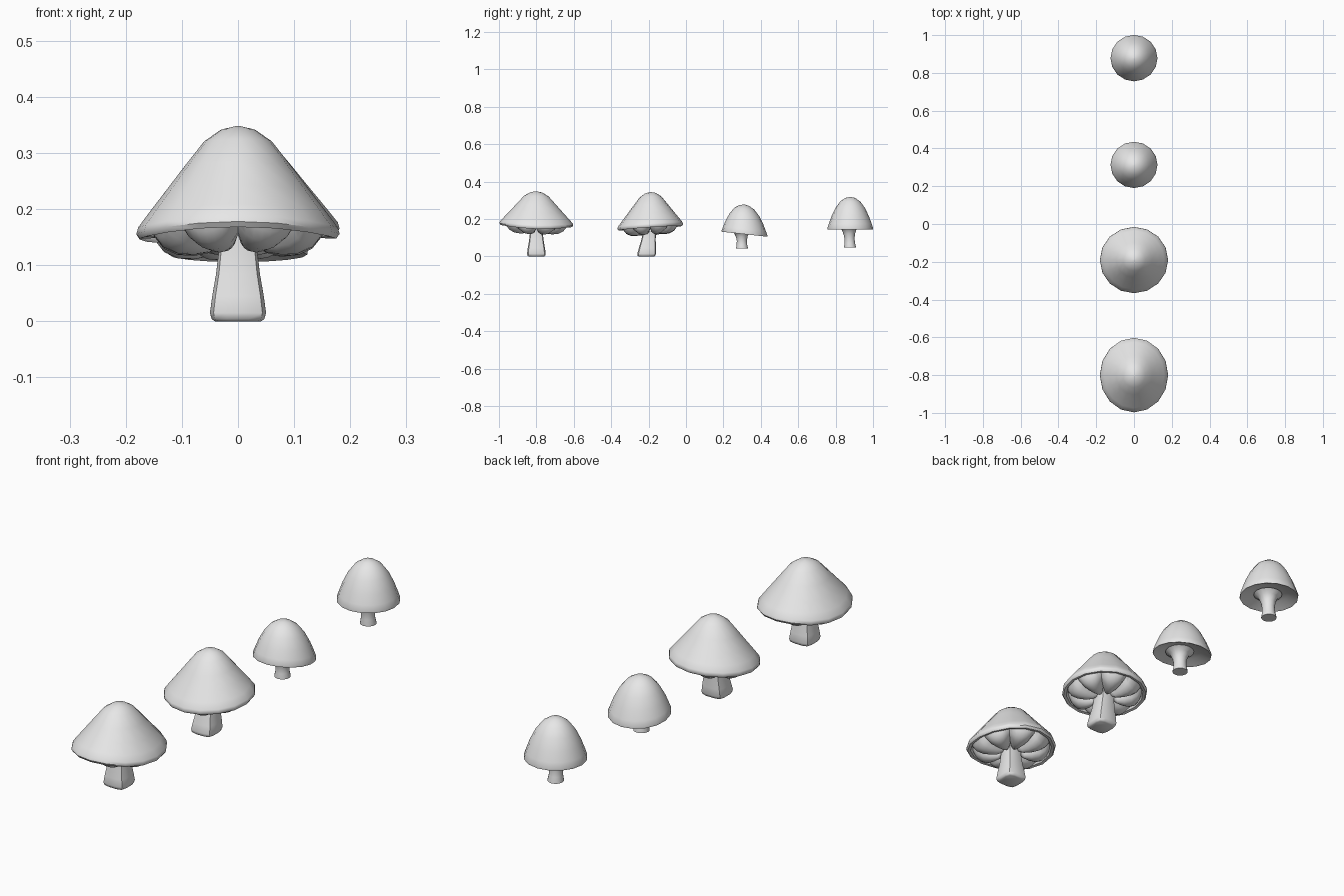
import bpy, bmesh, math

cube = bpy.data.objects.get("Cube")
if cube:
    bpy.data.objects.remove(cube, do_unlink=True)

clay = bpy.data.materials.new("pale_grey")
clay.use_nodes = True
clay.diffuse_color = (0.8, 0.8, 0.8, 1)
clay.node_tree.nodes["Principled BSDF"].inputs["Base Color"].default_value = (0.8, 0.8, 0.8, 1)


def lathe(name, profile, segs, place, angle=50):
    """Sweep (radius, height) pairs around z; place() maps radius, height, angle to a point."""
    bm = bmesh.new()
    rings = [[bm.verts.new(place(r, z, math.tau * i / segs)) for i in range(segs)]
             for r, z in profile]
    for a, b in zip(rings, rings[1:]):
        for i in range(segs):
            j = (i + 1) % segs
            bm.faces.new((a[i], a[j], b[j], b[i]))
    bm.faces.new(rings[0])
    bm.faces.new(rings[-1])
    bmesh.ops.recalc_face_normals(bm, faces=bm.faces)
    mesh = bpy.data.meshes.new(name)
    bm.to_mesh(mesh)
    bm.free()
    mesh.materials.append(clay)
    obj = bpy.data.objects.new(name, mesh)
    bpy.context.collection.objects.link(obj)
    bpy.ops.object.select_all(action='DESELECT')
    obj.select_set(True)
    bpy.context.view_layer.objects.active = obj
    bpy.ops.object.shade_smooth_by_angle(angle=math.radians(angle))
    return obj


def cap_place(y0, z0, sy, slope_y, slope_x=0.0, wave=0.0, lobes=False):
    """Cap mapping with a slanted, wavy rim and optional bulging gill lobes."""
    def place(r, z, t):
        x, y = r * math.cos(t), r * sy * math.sin(t)
        dz = slope_y * y + slope_x * x - wave * math.cos(2 * t) * (r / 0.18) ** 2
        if lobes:
            groove = 1 - abs(math.sin(4 * (t + math.pi / 2))) ** 0.6
            z += groove * (0.03 if r < 0.155 else 0.004)
        return (x, y0 + y, z0 + z + dz)
    return place


def stem_place(y0, lean, power):
    """Stem mapping: superellipse section (2 is round, higher is squarer) that leans in y."""
    def place(r, z, t):
        c, s = math.cos(t), math.sin(t)
        k = r / (abs(c) ** power + abs(s) ** power) ** (1 / power)
        return (k * c, y0 + k * s + lean * z, z)
    return place


# Wide mushrooms: broad cap with rolled rim, lobed gills, square stem
wide_cap = [(0.004, 0.181), (0.03, 0.175), (0.06, 0.155), (0.095, 0.112), (0.13, 0.068),
            (0.16, 0.031), (0.178, 0.008), (0.181, -0.003), (0.175, -0.012),
            (0.163, -0.01), (0.155, 0.008), (0.03, 0.02)]
gill_shape = [(0.16, 0.008), (0.152, -0.016), (0.138, -0.034), (0.115, -0.045),
              (0.085, -0.048), (0.055, -0.044), (0.03, -0.03)]
square_stem = [(0.041, 0.0), (0.047, 0.004), (0.05, 0.015), (0.046, 0.045),
               (0.039, 0.085), (0.035, 0.12), (0.034, 0.175)]

for label, y0, z0, sy, slope_y, slope_x, wave, stem_y, lean in (
        ("front", -0.8, 0.167, 1.09, -0.03, 0.0, 0.008, -0.8, 0.0),
        ("second", -0.191, 0.163, 0.97, 0.07, 0.03, 0.0, -0.212, 0.13)):
    slant = (y0, z0, sy, slope_y, slope_x, wave)
    lathe(label + "_cap", wide_cap, 16, cap_place(*slant))
    lathe(label + "_gills", gill_shape, 64, cap_place(*slant, lobes=True))
    lathe(label + "_stem", square_stem, 16, stem_place(stem_y, lean, 5))

# Small mushrooms: domed cap with hollow underside, round flared stem
dome = [(0.004, 1.0), (0.026, 0.97), (0.053, 0.86), (0.078, 0.66), (0.1, 0.39),
        (0.114, 0.16), (0.122, 0.02), (0.121, -0.02), (0.113, 0.0), (0.08, 0.1), (0.03, 0.16)]
round_stem = [(0.032, 0.0), (0.032, 0.004), (0.028, 0.025), (0.027, 0.05),
              (0.031, 0.075), (0.041, 0.1), (0.06, 0.115)]

for label, y0, z0, height, slope, stem_y, base, lean in (
        ("third", 0.313, 0.122, 0.155, -0.11, 0.301, 0.042, -0.03),
        ("back", 0.878, 0.148, 0.17, 0.0, 0.88, 0.047, -0.06)):
    lathe(label + "_cap", [(r * 1.02, h * height) for r, h in dome], 16,
          cap_place(y0, z0, 0.985, slope))
    drop = 1.0 if label == "back" else 0.85
    lathe(label + "_stem", [(r, base + z * drop) for r, z in round_stem], 16,
          stem_place(stem_y, lean, 2))
